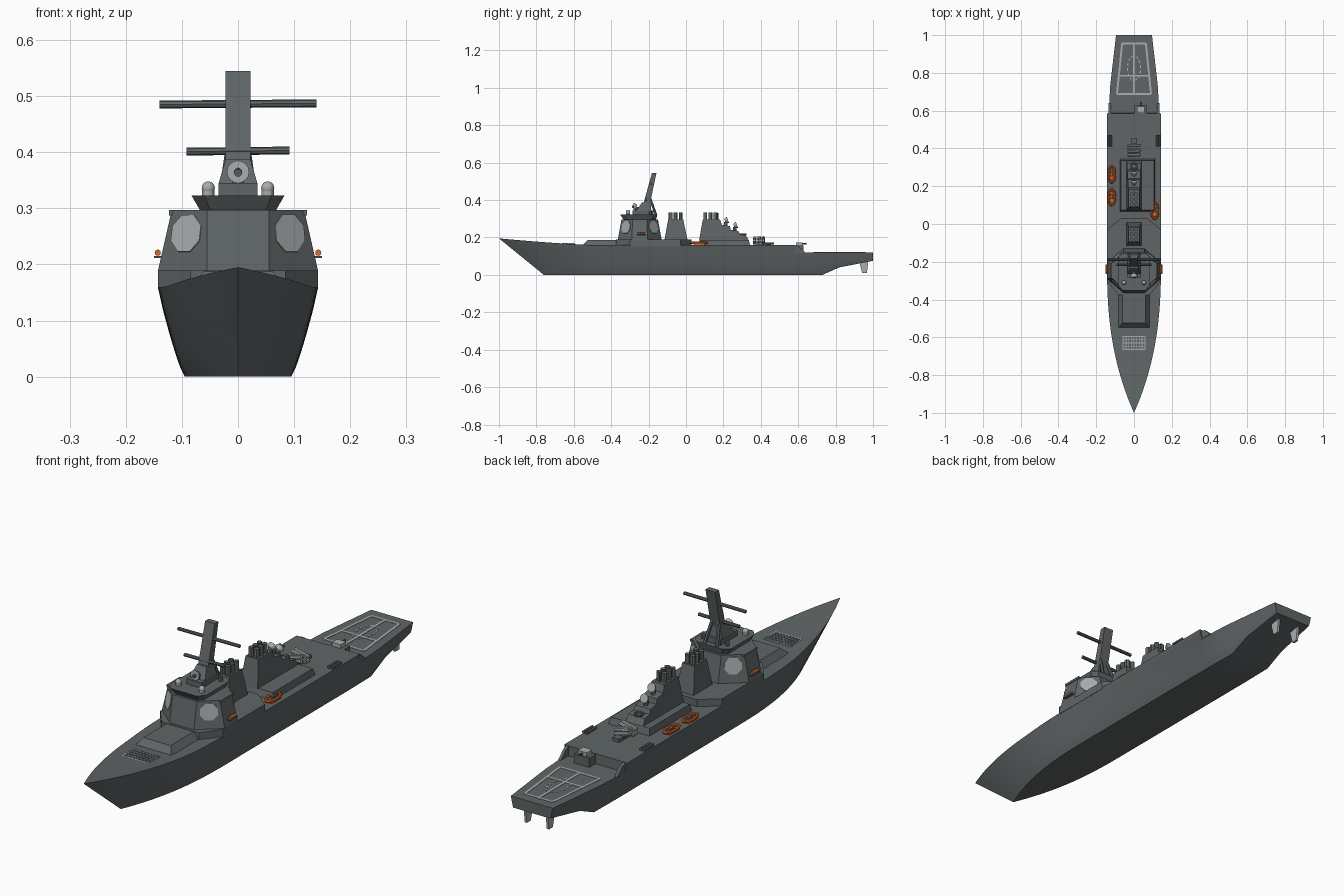
import bpy, bmesh, math
from mathutils import Vector, Matrix

if "Cube" in bpy.data.objects:
    bpy.data.objects.remove(bpy.data.objects["Cube"])

def material(name, color):
    m = bpy.data.materials.new(name)
    m.diffuse_color = color
    m.use_nodes = True
    m.node_tree.nodes["Principled BSDF"].inputs["Base Color"].default_value = m.diffuse_color
    return m

GREY = material("ship_grey", (0.115, 0.13, 0.135, 1))
PALE = material("pale_grey", (0.4, 0.42, 0.43, 1))
ORANGE = material("safety_orange", (0.75, 0.14, 0.02, 1))

def finish(name, bm, mat=GREY, smooth=False):
    bmesh.ops.remove_doubles(bm, verts=bm.verts, dist=1e-5)
    bmesh.ops.recalc_face_normals(bm, faces=bm.faces)
    me = bpy.data.meshes.new(name)
    bm.to_mesh(me)
    bm.free()
    ob = bpy.data.objects.new(name, me)
    bpy.context.collection.objects.link(ob)
    me.materials.append(mat)
    if smooth:
        bpy.ops.object.select_all(action='DESELECT')
        ob.select_set(True)
        bpy.context.view_layer.objects.active = ob
        bpy.ops.object.shade_smooth_by_angle(angle=math.radians(30))
    return ob

def loft(name, rings, mat=GREY, smooth=False):
    bm = bmesh.new()
    vs = [[bm.verts.new(p) for p in r] for r in rings]
    n = len(rings[0])
    for a, b in zip(vs, vs[1:]):
        for i in range(n):
            j = (i + 1) % n
            bm.faces.new((a[i], a[j], b[j], b[i]))
    bm.faces.new(vs[0])
    bm.faces.new(vs[-1])
    return finish(name, bm, mat, smooth)

def rect(hw, y0, y1, z, x=0):
    return [(x - hw, y0, z), (x + hw, y0, z), (x + hw, y1, z), (x - hw, y1, z)]

def octo(front, side, y0, y1, y2, y3, z):
    return [(-front, y0, z), (front, y0, z), (side, y1, z), (side, y2, z),
            (front, y3, z), (-front, y3, z), (-side, y2, z), (-side, y1, z)]

def box(name, x, y, z, sx, sy, sz, mat=GREY):
    return loft(name, [rect(sx / 2, y - sy / 2, y + sy / 2, h, x) for h in (z, z + sz)], mat)

def rod(name, a, b, r, r2=None, seg=12, mat=GREY, spin=0):
    a, b = Vector(a), Vector(b)
    d = b - a
    bm = bmesh.new()
    M = (Matrix.Translation((a + b) / 2) @ d.to_track_quat('Z', 'Y').to_matrix().to_4x4()
         @ Matrix.Rotation(spin, 4, 'Z'))
    bmesh.ops.create_cone(bm, cap_ends=True, segments=seg, radius1=r,
                          radius2=r if r2 is None else r2, depth=d.length, matrix=M)
    return finish(name, bm, mat, seg > 8)

def ball(name, p, r, mat=GREY):
    bm = bmesh.new()
    bmesh.ops.create_uvsphere(bm, u_segments=14, v_segments=8, radius=r, matrix=Matrix.Translation(p))
    return finish(name, bm, mat, True)

def ring(name, p, major, minor, stretch, mat=ORANGE):
    bm = bmesh.new()
    g = []
    for i in range(28):
        a = math.tau * i / 28
        g.append([bm.verts.new((p[0] + (major + minor * math.cos(b)) * math.cos(a),
                                p[1] + (major * stretch + minor * math.cos(b)) * math.sin(a),
                                p[2] + minor * math.sin(b)))
                  for b in (math.tau * k / 8 for k in range(8))])
    for i in range(28):
        for k in range(8):
            bm.faces.new((g[i][k], g[i][(k + 1) % 8], g[(i + 1) % 28][(k + 1) % 8], g[(i + 1) % 28][k]))
    return finish(name, bm, mat, True)

def strip(name, a, b, w, z):
    a, b = Vector((*a, z)), Vector((*b, z))
    n = (b - a).normalized().cross(Vector((0, 0, 1))) * w / 2
    base = [a - n, a + n, b + n, b - n]
    return loft(name, [base, [p + Vector((0, 0, 0.002)) for p in base]], PALE)

# Hull: flared bow stations, then straight stations with the stepped stern
LEVELS = [k / 8 for k in range(9)]
def mirrored(half):
    return [(-x, y, z) for x, y, z in reversed(half)] + half
rings = []
for i in range(21):
    u = i / 20
    sheer = 0.16 + 0.035 * max(0, (0.3 - 0.8 * u + 0.2) / 0.5) ** 1.3
    half = []
    for t in LEVELS:
        stem = -1 + 0.24 * (1 - t)
        half.append(((0.095 + 0.048 * t ** 0.8) * (1 - (1 - u) ** 2.5),
                     stem + (-0.2 - stem) * u, t * sheer))
    rings.append(mirrored(half))
for y, wb, wt, zb, zt in [(0.585, .095, .143, 0, .16), (0.587, .095, .134, 0, .12),
                          (0.73, .093, .126, 0, .12), (0.82, .092, .116, .04, .12),
                          (1.0, .084, .095, .075, .12)]:
    rings.append(mirrored([(wb + (wt - wb) * t ** 0.8, y, zb + (zt - zb) * t) for t in LEVELS]))
loft("hull", rings, smooth=True)

for s in (-1, 1):
    # Sloped bulwark beside the step, and rudders
    loft("stern_bulwark", [[(s * x, .58, .118), (s * x, .58, .16), (s * x, .605, .15), (s * x, .64, .118)]
                           for x in (.122, .134)])
    loft("rudder", [[(s * .05 + dx, y, z) for dx, y in ((-.005, y0), (.005, y0), (.005, y1), (-.005, y1))]
                    for z, y0, y1 in ((.075, .925, .975), (.01, .942, .967))], PALE)

# Low deckhouses
loft("fore_deckhouse", [rect(.086, -.555, -.34, .155), rect(.062, -.525, -.34, .187)])
loft("mid_deckhouse", [[(s * x, y, z) for s, pts in ((1, P), (-1, P[::-1])) for x, y in pts]
                       for P in [[(.085, -.375), (.143, -.3), (.143, -.03), (.07, .03)]]
                       for z in (.155, .189)])
loft("aft_deckhouse", [rect(.094, .065, .345, .155, .018), rect(.088, .075, .335, .187, .018)])

# Bridge tower with radar panels
lo, hi = octo(.055, .143, -.365, -.29, -.205, -.13, .187), octo(.055, .118, -.345, -.285, -.21, -.15, .297)
loft("bridge_tower", [lo, hi])
for i, j in ((1, 2), (3, 4), (5, 6), (7, 0)):
    q = [Vector(p) for p in (lo[i], lo[j], hi[j], hi[i])]
    c = sum(q, Vector()) / 4 + (q[3] + q[2] - q[0] - q[1]) * 0.06
    n = (q[1] - q[0]).cross(q[3] - q[0]).normalized()
    rod("radar_panel", c - n * .004, c + n * .003, .036, seg=8, mat=PALE, spin=math.pi / 8)
box("bridge_wings", 0, -.245, .287, .246, .085, .01)
loft("bridge", [octo(.05, .068, -.335, -.315, -.18, -.16, .297), octo(.06, .083, -.352, -.325, -.175, -.153, .323)])
box("bridge_roof_house", 0, -.23, .322, .07, .11, .023)
for s in (-1, 1):
    rod("dome_base", (s * .053, -.31, .32), (s * .053, -.31, .335), .011, mat=PALE)
    ball("dome", (s * .053, -.31, .336), .012, PALE)
    rod("aft_dome_base", (s * .055, -.19, .32), (s * .055, -.19, .34), .008)
    # Wing lookout shelf with life float
    box("side_shelf", s * .138, -.24, .211, .024, .05, .004)
    rod("life_float", (s * .143, -.26, .221), (s * .143, -.22, .221), .0055, mat=ORANGE)

# Mast
loft("mast_base", [rect(.035, -.265, -.185, .343), rect(.022, -.235, -.19, .388)])
loft("mast", [rect(.022, -.24, -.202, .335), rect(.022, -.182, -.158, .545)])
for s in (-1, 1):
    rod("mast_leg", (s * .028, -.16, .32), (s * .012, -.2, .43), .007, seg=6)
for z, w, y in ((.486, .14, -.188), (.402, .092, -.215)):
    rod("yard", (-w, y, z - .001), (w, y, z + .001), .007, seg=8)
rod("director_post", (0, -.262, .34), (0, -.262, .362), .01)
rod("director_dish", (0, -.262, .365), (0, -.28, .365), .012, .02, 16, PALE)
rod("director_feed", (0, -.278, .365), (0, -.288, .363), .007)

# Funnels with exhaust pipes
loft("fore_funnel", [rect(.04, -.115, .008, .187), rect(.028, -.095, -.015, .297)])
prof = [(.07, .185), (.09, .297), (.182, .297), (.192, .268), (.235, .26), (.24, .24),
        (.28, .235), (.288, .217), (.32, .212), (.335, .185)]
loft("aft_funnel", [[(s * (.04 - (z - .185) * .1), y, z) for y, z in prof] for s in (-1, 1)])
for y0 in (-.082, .103):
    for k in range(3):
        for s in (-1, 1):
            rod("exhaust_pipe", (s * .012, y0 + k * .027, .29), (s * .012, y0 + k * .027, .333), .0105)
for y, z in ((.212, .262), (.26, .236)):
    rod("aft_director_post", (0, y, z - .01), (0, y, z + .02), .009)
    rod("aft_director_dish", (0, y - .004, z + .026), (0, y + .012, z + .032), .01, .018, 16, PALE)
rod("whip_aerial", (0, .17, .295), (0, .17, .33), .003, seg=6)
ring("aft_hatch_coaming", (0, .305, .216), .015, .005, 1, GREY)

# Missile canisters, crossed pairs
for s, y in ((1, .375), (-1, .405)):
    for dx in (-.009, .009):
        for dz in (0, .016):
            rod("canister", (-s * .032, y + dx, .168 + dz), (s * .032, y + dx, .184 + dz), .0075, seg=8, mat=PALE)
    box("canister_stand", 0, y, .158, .03, .03, .014)
box("deck_locker", 0, .44, .158, .03, .03, .016)
for s in (-1, 1):
    for dx in (-.007, .007):
        rod("side_tube", (s * .13 + dx, .41, .168), (s * .13 + dx, .47, .168), .006, seg=8)

# Boats
for x, y in ((-.118, .262), (-.118, .142), (.11, .07)):
    ring("boat_tube", (x, y, .171), .017, .0065, 2.45)
    box("boat_floor", x, y, .16, .03, .06, .008, ORANGE)
    box("boat_console", x, y + .005, .166, .012, .03, .012)

# Close-in gun at the stern step
box("gun_platform", .035, .605, .12, .07, .045, .038)
box("gun_house", .035, .605, .156, .04, .035, .018, PALE)
rod("gun_barrel", (.035, .62, .165), (.035, .645, .168), .004, seg=8)

# Launch cells on the foredeck
box("cell_base", 0, -.63, .155, .12, .075, .0135, PALE)
for i in range(8):
    for j in range(4):
        box("cell_hatch", -.0495 + i * .01414, -.655 + j * .0167, .168, .011, .013, .002)

# Flight deck markings
A, B, C, D = (-.09, .688), (.09, .688), (.063, .955), (-.063, .955)
for p, q in ((A, B), (B, C), (C, D), (D, A), ((0, .688), (0, .955)), ((-.08, .785), (.08, .785))):
    strip("deck_line", p, q, .01, .1195)
for k in range(14):
    a, b = math.tau * k / 14, math.tau * (k + .55) / 14
    strip("deck_circle_dash", (.035 * math.cos(a), .825 + .065 * math.sin(a)),
          (.035 * math.cos(b), .825 + .065 * math.sin(b)), .006, .1195)
